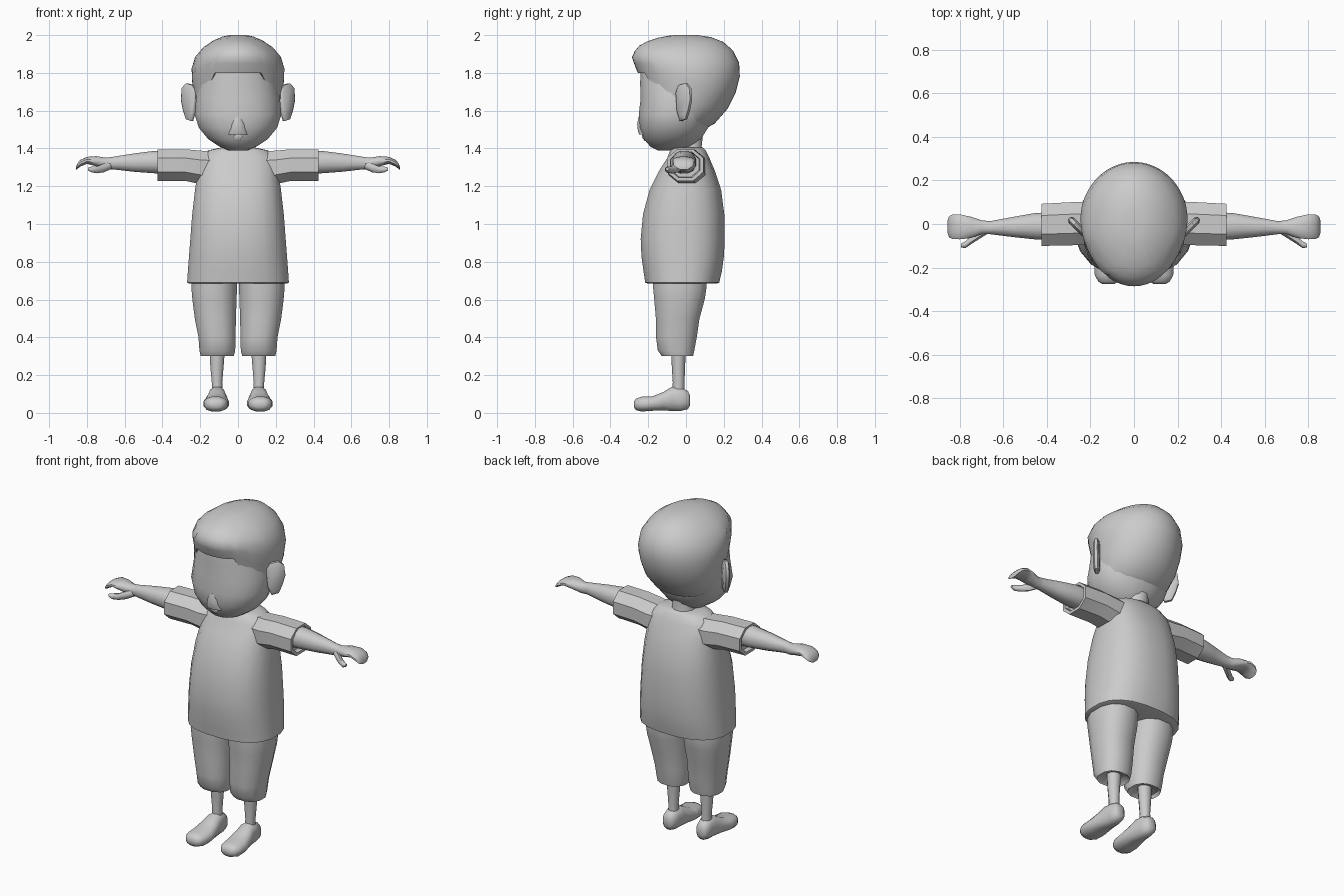
import bpy, bmesh, math
from mathutils import Vector, Matrix

grey = bpy.data.materials.new("plain grey")
grey.diffuse_color = (0.6, 0.6, 0.6, 1)


def finish(name, bm, mirror=False, angle=50):
    bmesh.ops.recalc_face_normals(bm, faces=bm.faces)
    me = bpy.data.meshes.new(name)
    bm.to_mesh(me)
    bm.free()
    me.materials.append(grey)
    ob = bpy.data.objects.new(name, me)
    bpy.context.collection.objects.link(ob)
    bpy.ops.object.select_all(action='DESELECT')
    ob.select_set(True)
    bpy.context.view_layer.objects.active = ob
    bpy.ops.object.shade_smooth_by_angle(angle=math.radians(angle))
    if mirror:
        ob.modifiers.new("mirror", 'MIRROR').use_mirror_merge = False
    return ob


def skin(bm, rings, caps=(True, True)):
    vs = [[bm.verts.new(p) for p in r] for r in rings]
    n = len(vs[0])
    for a, b in zip(vs, vs[1:]):
        for i in range(n):
            j = (i + 1) % n
            bm.faces.new((a[i], a[j], b[j], b[i]))
    for use, r in zip(caps, (vs[0], vs[-1])):
        if use:
            bm.faces.new(r)


def loft(name, axis, rows, n=12, power=1.0, mirror=False, angle=50):
    """Rows: position on axis, then min/max on each of the other two axes."""
    bm = bmesh.new()
    rings = []
    for pos, lo1, hi1, lo2, hi2 in rows:
        ring = []
        for k in range(n):
            a = math.tau * (k + 0.5) / n
            c, s = math.cos(a), math.sin(a)
            c = math.copysign(abs(c) ** power, c)
            s = math.copysign(abs(s) ** power, s)
            p = [(lo1 + hi1) / 2 + c * (hi1 - lo1) / 2,
                 (lo2 + hi2) / 2 + s * (hi2 - lo2) / 2]
            p.insert("xyz".index(axis), pos)
            ring.append(p)
        rings.append(ring)
    skin(bm, rings)
    return finish(name, bm, mirror, angle)


def lerp(table, t):
    for (a, *u), (b, *v) in zip(table, table[1:]):
        if t <= b:
            f = max(0, (t - a) / (b - a))
            return [p + (q - p) * f for p, q in zip(u, v)]
    return list(table[-1][1:])


# Face, neck and lips
loft("face", 'z', [
    (1.39, -.05, .05, -.15, -.02), (1.41, -.10, .10, -.19, .04), (1.45, -.16, .16, -.225, .08),
    (1.51, -.21, .21, -.245, .12), (1.58, -.232, .232, -.252, .14), (1.66, -.225, .225, -.243, .16),
    (1.75, -.21, .21, -.245, .16), (1.84, -.18, .18, -.24, .16)], n=20, power=.92)
loft("neck", 'z', [(1.36, -.09, .09, -.07, .10), (1.41, -.065, .065, -.05, .085),
                   (1.54, -.07, .07, -.05, .10)], n=12)
loft("upper_lip", 'z', [(1.475, -.06, .06, -.25, -.16), (1.49, -.055, .055, -.256, -.16),
                        (1.53, -.045, .045, -.26, -.16), (1.57, -.03, .03, -.252, -.16)], n=12)
loft("lower_lip", 'z', [(1.44, -.03, .03, -.22, -.16), (1.46, -.045, .045, -.235, -.16),
                        (1.475, -.04, .04, -.232, -.16)], n=12)

# Hair cap: height -> half width, front, back; hairline: angle from front -> height
outline = [(1.48, .12, -.10, .06), (1.53, .185, -.15, .15), (1.60, .222, -.20, .215),
           (1.72, .24, -.235, .275), (1.80, .247, -.255, .288), (1.83, .245, -.268, .29),
           (1.89, .225, -.288, .268), (1.94, .18, -.255, .235), (1.975, .125, -.19, .18),
           (1.993, .08, -.12, .12), (2.0, .045, -.06, .06)]
hairline = [(0, 1.80), (30, 1.80), (37, 1.745), (48, 1.73), (53, 1.685), (68, 1.665), (74, 1.62),
            (86, 1.60), (95, 1.55), (115, 1.50), (140, 1.48), (180, 1.48)]
steps = [0, .1, .25, .42, .58, .72, .84, .93, .98, 1]
bm = bmesh.new()
rings = [[] for _ in range(len(steps) + 1)]
for k in range(48):
    a = math.tau * k / 48
    deg = math.degrees(a)
    low = lerp(hairline, min(deg, 360 - deg))[0]
    for i, t in enumerate([None] + steps):
        z = low if t is None else low + (2.0 - low) * t
        w, f, b = lerp(outline, z)
        m = .85 if t is None else 1
        rings[i].append((w * m * math.sin(a), (f + b) / 2 - m * (b - f) / 2 * math.cos(a), z))
skin(bm, rings)
finish("hair", bm, angle=60)

# Ears: thin plates turned outwards
bm = bmesh.new()
shape = [(-.04, 1.70), (-.02, 1.735), (.03, 1.745), (.06, 1.72), (.067, 1.66),
         (.05, 1.60), (.03, 1.555), (-.01, 1.545), (-.03, 1.59)]
turn = Matrix.Rotation(math.radians(45), 3, 'Z')
rings = []
for off, s in ((-.017, .8), (-.008, 1), (.008, 1), (.017, .8)):
    rings.append([Vector((.25, -.02, 1.645)) + turn @ Vector((u * s, off, (z - 1.645) * s))
                  for u, z in shape])
skin(bm, rings)
finish("ear", bm, True)

# Shirt body and sleeves
loft("shirt", 'z', [
    (.685, -.262, .262, -.205, .165), (.69, -.272, .272, -.218, .178), (.75, -.268, .268, -.227, .192),
    (.83, -.262, .262, -.238, .203), (.92, -.255, .255, -.242, .207), (1.05, -.245, .245, -.23, .205),
    (1.18, -.23, .23, -.195, .188), (1.28, -.215, .215, -.145, .155), (1.35, -.205, .205, -.10, .125),
    (1.39, -.16, .16, -.085, .105), (1.405, -.09, .09, -.07, .09)], n=20, power=.8)
loft("sleeve", 'x', [
    (.10, -.08, .11, 1.20, 1.39), (.20, -.10, .11, 1.205, 1.395), (.28, -.105, .108, 1.222, 1.402),
    (.425, -.108, .10, 1.222, 1.402), (.425, -.088, .08, 1.24, 1.387), (.40, -.085, .075, 1.245, 1.385)],
    n=8, power=.92, mirror=True, angle=40)

# Arm with mitten hand, thumb below and in front
loft("arm", 'x', [
    (.38, -.075, .055, 1.265, 1.39), (.45, -.073, .053, 1.267, 1.388), (.55, -.062, .035, 1.275, 1.375),
    (.66, -.048, .014, 1.288, 1.357), (.70, -.048, .018, 1.288, 1.352), (.75, -.066, .035, 1.305, 1.36),
    (.80, -.072, .046, 1.318, 1.356), (.835, -.07, .045, 1.303, 1.34), (.85, -.062, .036, 1.292, 1.322),
    (.857, -.04, .015, 1.287, 1.302)], n=12, power=.9, mirror=True)
loft("thumb", 'x', [
    (.67, -.045, -.005, 1.29, 1.335), (.71, -.07, -.03, 1.272, 1.322), (.745, -.092, -.055, 1.267, 1.307),
    (.775, -.112, -.078, 1.272, 1.305), (.795, -.108, -.09, 1.283, 1.30)], n=8, mirror=True)

# Shorts
loft("shorts_leg", 'z', [
    (.32, .035, .19, -.11, .02), (.30, .02, .20, -.13, .04), (.33, .012, .207, -.152, .047),
    (.40, .01, .212, -.162, .06), (.50, .008, .232, -.163, .075), (.60, .004, .245, -.172, .103),
    (.66, .002, .25, -.178, .112), (.74, .0, .245, -.18, .115)], n=12, power=.85, mirror=True)

# Lower legs and feet
loft("lower_leg", 'z', [(.08, .08, .14, -.075, -.005), (.16, .082, .14, -.07, -.008),
                        (.24, .075, .148, -.075, -.005), (.36, .065, .155, -.08, .0)],
     n=10, mirror=True)
loft("foot", 'y', [
    (.022, .09, .135, .04, .09), (.01, .075, .15, .018, .118), (-.03, .066, .155, .008, .138),
    (-.075, .062, .16, .008, .14), (-.12, .054, .172, .012, .112), (-.18, .046, .185, .01, .088),
    (-.235, .054, .182, .006, .087), (-.265, .07, .165, .014, .076), (-.276, .09, .145, .03, .06)],
    n=12, power=.85, mirror=True)
